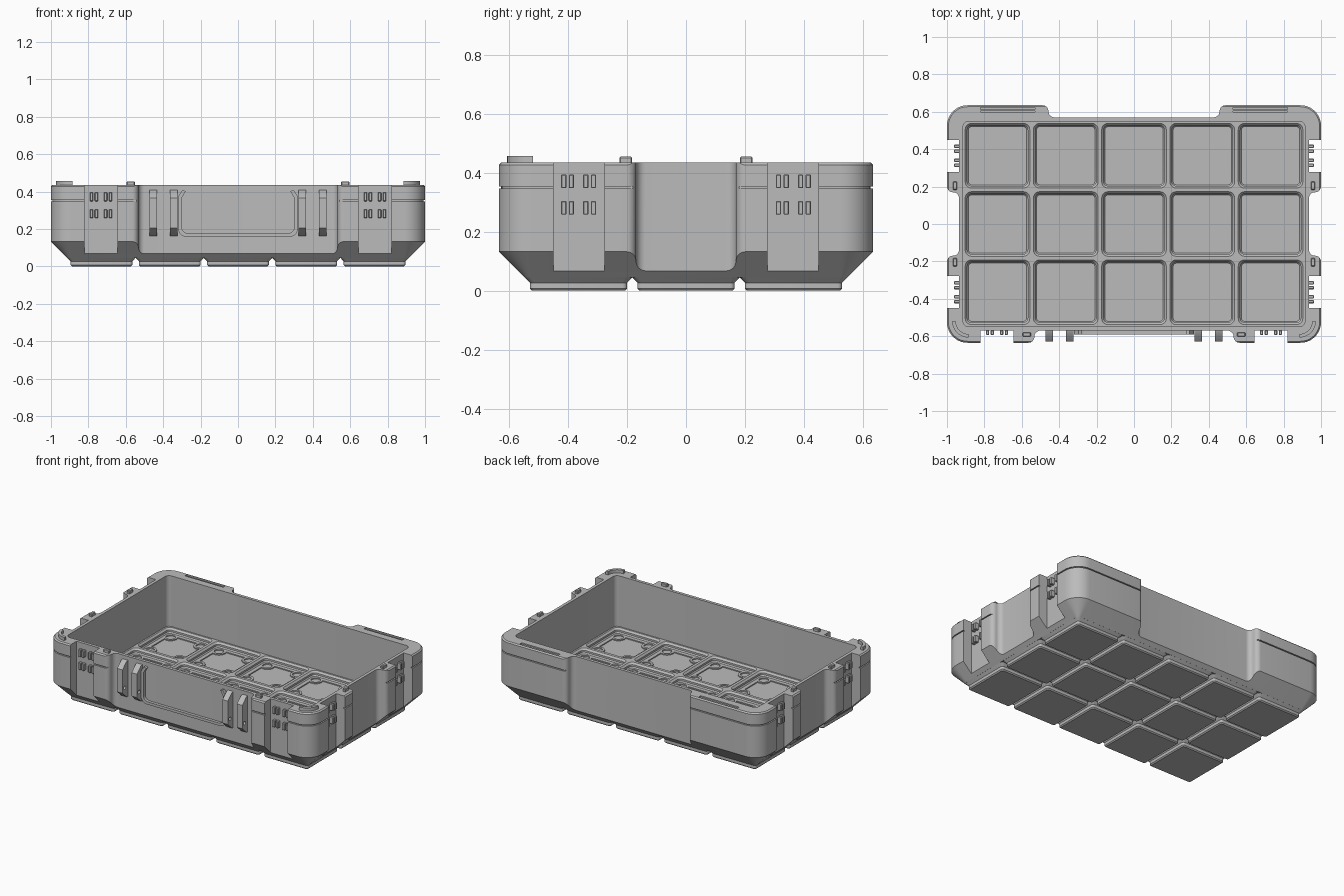
import bpy, bmesh
from math import sin, cos, pi, radians

cube = bpy.data.objects.get("Cube")
if cube:
    bpy.data.objects.remove(cube, do_unlink=True)

grey = bpy.data.materials.new("plain grey")
grey.use_nodes = True
GREY = (0.5, 0.5, 0.5, 1)
grey.diffuse_color = GREY
grey.node_tree.nodes["Principled BSDF"].inputs["Base Color"].default_value = GREY

HX, HY, TOP = 1.0, 0.635, 0.435      # half sizes and rim height
CELL, NX, NY = 0.365, 5, 3           # grid pitch and count
IN_X, IN_Y = 0.935, 0.57             # planes of the recessed walls
CENTRES = [((i - 2) * CELL, (j - 1) * CELL) for i in range(NX) for j in range(NY)]


def arc(cx, cy, r, a0, a1, n=8):
    return [(cx + r * cos(radians(a0 + (a1 - a0) * i / n)),
             cy + r * sin(radians(a0 + (a1 - a0) * i / n))) for i in range(n + 1)]


def rounded(hx, hy, r, cx=0, cy=0, n=8):
    pts = []
    for sx, sy, a in ((1, 1, 0), (-1, 1, 90), (-1, -1, 180), (1, -1, 270)):
        pts += arc(cx + sx * (hx - r), cy + sy * (hy - r), r, a, a + 90, n)
    return pts


def loft(bm, rings, closed=False):
    """Bridge rings of 3D points, capped at both ends unless closed."""
    rows = [[bm.verts.new(p) for p in ring] for ring in rings]
    n = len(rows[0])
    pairs = list(zip(rows, rows[1:])) + ([(rows[-1], rows[0])] if closed else [])
    for a, b in pairs:
        for i in range(n):
            bm.faces.new((a[i], a[(i + 1) % n], b[(i + 1) % n], b[i]))
    if not closed:
        bm.faces.new(rows[0][::-1])
        bm.faces.new(rows[-1])


def at(pts, z):
    return [(x, y, z) for x, y in pts]


def prism(bm, pts, z0, z1):
    loft(bm, [at(pts, z0), at(pts, z1)])


def box(bm, x0, x1, y0, y1, z0, z1):
    prism(bm, [(x0, y0), (x1, y0), (x1, y1), (x0, y1)], z0, z1)


def make(name, bm):
    bmesh.ops.recalc_face_normals(bm, faces=bm.faces)
    me = bpy.data.meshes.new(name)
    bm.to_mesh(me)
    bm.free()
    ob = bpy.data.objects.new(name, me)
    bpy.context.collection.objects.link(ob)
    me.materials.append(grey)
    return ob


def only(ob):
    bpy.ops.object.select_all(action='DESELECT')
    ob.select_set(True)
    bpy.context.view_layer.objects.active = ob


def cut(ob, bm):
    cutter = make("cutter", bm)
    cutter.hide_render = True
    mod = ob.modifiers.new("cut", 'BOOLEAN')
    mod.operation, mod.solver, mod.object = 'DIFFERENCE', 'EXACT', cutter
    only(ob)
    bpy.ops.object.modifier_apply(modifier=mod.name)
    bpy.data.objects.remove(cutter, do_unlink=True)


def smooth(ob):
    only(ob)
    bpy.ops.object.shade_smooth_by_angle(angle=radians(30))


def envelope(inset):
    return rounded(HX - inset, HY - inset, 0.11 - inset, n=10)


# Tray body: chamfered underside, straight walls, bevelled rim
bm = bmesh.new()
loft(bm, [at(envelope(i), z) for z, i in
          ((0.045, 0.0875), (0.1325, 0), (TOP - 0.008, 0), (TOP, 0.008))])
body = make("tray_body", bm)

# Interior
bm = bmesh.new()
prism(bm, rounded(0.914, 0.549, 0.03), 0.09, 1)
cut(body, bm)

# Floor cells with sloping sides
bm = bmesh.new()
for cx, cy in CENTRES:
    loft(bm, [at(rounded(h, h, r, cx, cy, 5), z) for z, h, r in
              ((0.058, 0.156, 0.02), (0.066, 0.162, 0.025),
               (0.078, 0.162, 0.025), (0.1, 0.184 - 0.002, 0.04))])
cut(body, bm)

# Scalloped pocket and four round holes in every cell
bm = bmesh.new()
scallop = arc(0.113, 0.113, 0.045, -67.8, -202.2)
for cx, cy in CENTRES:
    pts = []
    for k in range(4):
        c, s = cos(k * pi / 2), sin(k * pi / 2)
        pts += [(cx + c * x - s * y, cy + s * x + c * y) for x, y in scallop]
        hx, hy = (0.113 if k in (0, 3) else -0.113), (0.113 if k < 2 else -0.113)
        prism(bm, arc(cx + hx, cy + hy, 0.03, 0, 345, 23), 0.05, 0.07)
    prism(bm, pts, 0.051, 0.07)
cut(body, bm)


# Wall recesses with S-shaped ends
def recess(w, depth):
    r = depth / 2
    half = arc(w, r, r, -90, 0) + arc(w + 2 * r, r, r, 180, 90) + [(w + 2 * r, 0.3)]
    return half + [(-u, d) for u, d in reversed(half)]


bm = bmesh.new()
prism(bm, [(u, IN_Y + d) for u, d in recess(0.425, HY - IN_Y)], -0.1, 1)
prism(bm, [(u, -IN_Y - d) for u, d in recess(0.5, HY - IN_Y)], -0.1, 1)
for s in (1, -1):
    prism(bm, [(s * (IN_X + d), u) for u, d in recess(0.137, HX - IN_X)], -0.1, 1)
    # Latch slots
    box(bm, s * 0.645, s * 0.82, -0.9, -IN_Y, -0.1, 1)
    for t in (1, -1):
        box(bm, s * IN_X, s * 1.3, t * 0.277, t * 0.45, -0.1, 1)
cut(body, bm)

# Groove under the rim
bm = bmesh.new()
loft(bm, [at(envelope(-0.09), 0.344), at(envelope(-0.09), 0.358),
          at(envelope(0.009), 0.354), at(envelope(0.009), 0.347)], closed=True)
cut(body, bm)

# Hinge slots in the back rim
bm = bmesh.new()
for s in (1, -1):
    box(bm, s * 0.53, s * 0.82, 0.598, 0.622, 0.412, 1)
cut(body, bm)
smooth(body)

bm = bmesh.new()
for s in (1, -1):
    box(bm, s * 0.53, s * 0.82, 0.604, 0.613, 0.405, 0.43)
make("hinge_bars", bm)

# Feet under the grid
bm = bmesh.new()
for cx, cy in CENTRES:
    loft(bm, [at(rounded(h, h, r, cx, cy, 4), z) for z, h, r in
              ((0, 0.158, 0.012), (0.007, 0.165, 0.015),
               (0.027, 0.165, 0.015), (0.0455, 0.1825, 0.022))])
smooth(make("feet", bm))

# Latch catches: two rows of paired lugs in each slot
bm = bmesh.new()
for s in (1, -1):
    for z in (0.258, 0.348):
        for o in (0.037, 0.063, 0.112, 0.138):
            u = 0.645 + o
            box(bm, s * (u - 0.009), s * (u + 0.009), -IN_Y + 0.002, -0.593, z, z + 0.047)
            for t in (1, -1):
                v = t * (0.277 + o)
                box(bm, s * (IN_X - 0.002), s * 0.962, v - 0.009, v + 0.009, z, z + 0.047)
bmesh.ops.bevel(bm, geom=bm.edges[:], offset=0.003, segments=1, affect='EDGES')
make("latch_lugs", bm)

# Handle ribs on the front, each with a pin hole
side = [(-0.565, 0.16), (-0.585, 0.165), (-0.628, 0.205),
        (-0.628, 0.365), (-0.585, 0.405), (-0.565, 0.41)]
bm = bmesh.new()
holes = bmesh.new()
pin = arc(-0.604, 0.235, 0.012, 0, 337.5, 15)
for s in (1, -1):
    for x in (0.343, 0.452):
        loft(bm, [[(s * x + d, y, z) for y, z in side] for d in (-0.02, 0.02)])
        loft(holes, [[(s * x + d, y, z) for y, z in pin] for d in (-0.03, 0.03)])
ribs = make("handle_ribs", bm)
cut(ribs, holes)
smooth(ribs)


# Label frame, open at the top
def u_half(x, z, r, top_x, top_z):
    return [(top_x, top_z), (x, top_z - 0.035)] + arc(x - r, z + r, r, 0, -90)


bm = bmesh.new()
outer = u_half(0.32, 0.158, 0.045, 0.297, 0.408)
inner = u_half(0.3, 0.176, 0.033, 0.28, 0.402)
band = outer + [(-x, z) for x, z in reversed(outer)]
band += [(-x, z) for x, z in inner] + inner[::-1]
loft(bm, [[(x, y, z) for x, z in band] for y in (-0.565, -0.59)])
smooth(make("label_frame", bm))

# Stacking pegs and curved corner ridges on the rim
bm = bmesh.new()
for s in (1, -1):
    box(bm, s * 0.552, s * 0.595, -0.602, -0.58, 0.43, 0.455)
    for t in (1, -1):
        box(bm, s * 0.946, s * 0.968, t * 0.183, t * 0.226, 0.43, 0.455)
bmesh.ops.bevel(bm, geom=bm.edges[:], offset=0.004, segments=1, affect='EDGES')
make("stacking_pegs", bm)

bm = bmesh.new()
for s in (1, -1):
    ridge = arc(0.885, -0.52, 0.087, 0, -90, 10) + arc(0.885, -0.52, 0.068, -90, 0, 10)
    prism(bm, [(s * x, y) for x, y in ridge], 0.43, 0.457)
smooth(make("corner_ridges", bm))
